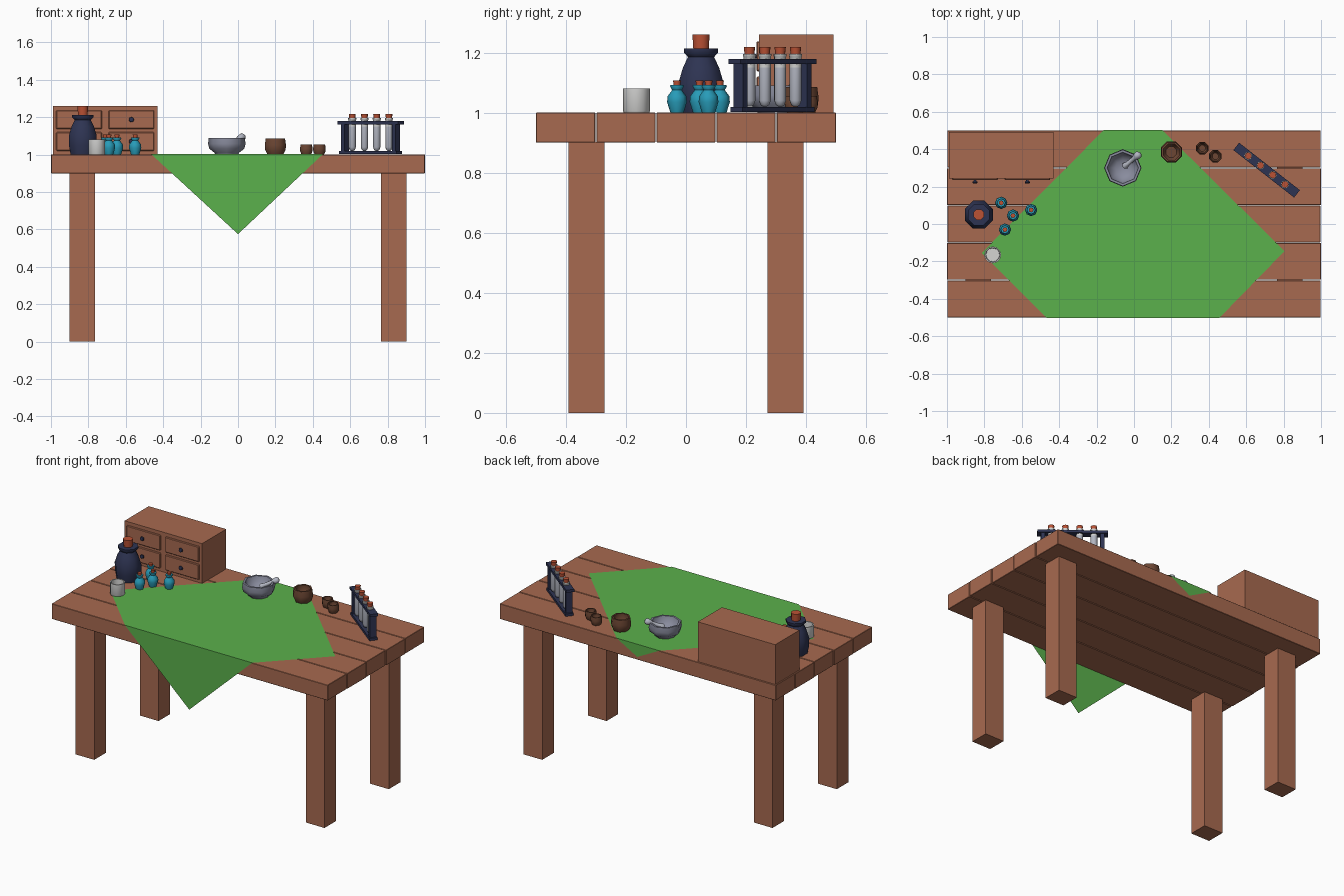
import bpy, bmesh, math
from mathutils import Vector, Matrix

if "Cube" in bpy.data.objects:
    bpy.data.objects.remove(bpy.data.objects["Cube"])


def mat(name, r, g, b):
    m = bpy.data.materials.new(name)
    m.diffuse_color = (r, g, b, 1)
    m.use_nodes = True
    m.node_tree.nodes["Principled BSDF"].inputs["Base Color"].default_value = m.diffuse_color
    return m


WOOD = mat("warm wood", .39, .144, .08)
GREEN = mat("green cloth", .105, .44, .072)
NAVY = mat("dark navy", .027, .034, .085)
TEAL = mat("teal glaze", .021, .33, .48)
CORK = mat("red cork", .5, .085, .035)
WHITE = mat("off white", .66, .66, .65)
STONE = mat("grey stone", .25, .262, .34)
PALE = mat("pale grey", .45, .47, .54)
BROWN = mat("dark brown", .15, .061, .033)


def finish(name, bm, mats, smooth=0):
    me = bpy.data.meshes.new(name)
    bmesh.ops.recalc_face_normals(bm, faces=bm.faces)
    bm.to_mesh(me)
    bm.free()
    for m in mats:
        me.materials.append(m)
    if smooth:
        me.polygons.foreach_set("use_smooth", [True] * len(me.polygons))
        me.set_sharp_from_angle(angle=math.radians(smooth))
    ob = bpy.data.objects.new(name, me)
    bpy.context.collection.objects.link(ob)
    return ob


def box(name, lo, hi, m, bevel=0):
    lo, hi = Vector(lo), Vector(hi)
    bm = bmesh.new()
    bmesh.ops.create_cube(bm, size=1, matrix=Matrix.Translation((lo + hi) / 2)
                          @ Matrix.Diagonal((*(hi - lo), 1)))
    if bevel:
        bmesh.ops.bevel(bm, geom=bm.edges[:], offset=bevel, segments=1, affect='EDGES')
    return finish(name, bm, [m])


def lathe(name, loc, profile, m, sides=8, turn=0, smooth=50):
    """Revolve (radius, height) points; both ends are closed."""
    bm = bmesh.new()
    rings = []
    for r, z in profile:
        angles = [turn + math.tau * i / sides for i in range(sides)]
        rings.append([bm.verts.new((r * math.cos(a), r * math.sin(a), z)) for a in angles])
    for a, b in zip(rings, rings[1:]):
        for i in range(sides):
            j = (i + 1) % sides
            bm.faces.new((a[i], a[j], b[j], b[i]))
    bm.faces.new(rings[0][::-1])
    bm.faces.new(rings[-1])
    ob = finish(name, bm, [m], smooth)
    ob.location = loc
    return ob


# table top planks, with slightly uneven ends
for i, trim in enumerate((.002, 0, .003, 0, .002)):
    y = -.5 + i * .2
    box(f"plank_{i + 1}", (-1 + trim, y + (.002 if i else 0), .9),
        (1 - trim, y + (.198 if i < 4 else .2), 1), WOOD, .002)

# legs
for sx in (-1, 1):
    for sy in (-1, 1):
        x, y = sx * .8325, sy * .332
        box("table_leg", (x - .0675, y - .06, 0), (x + .0675, y + .06, .902), WOOD)

# cloth: diamond laid over the top, with front and back corners hanging
bm = bmesh.new()
f, z = .5035, 1.003
pts = [(-.16, f, z), (-.815, -.155, z), (-.465, -f, z), (.455, -f, z), (.805, -.145, z),
       (.15, f, z), (0, -f, .575), (0, f, .92)]
v = [bm.verts.new(p) for p in pts]
bm.faces.new(v[:6])
bm.faces.new((v[2], v[6], v[3]))
bm.faces.new((v[5], v[7], v[0]))
finish("cloth", bm, [GREEN])

# drawer cabinet
box("cabinet", (-.99, .243, 1), (-.43, .492, 1.26), WOOD)
for x in (-.85, -.57):
    for z in (1.07, 1.187):
        box("drawer_front", (x - .122, .234, z - .05), (x + .122, .25, z + .05), WOOD, .004)
        knob = lathe("drawer_knob", (x, .236, z),
                     [(.006, 0), (.007, .006), (.014, .011), (.012, .018), (.005, .02)], NAVY)
        knob.rotation_euler.x = math.pi / 2

# large bottle
t8 = math.pi / 8
lathe("large_bottle", (-.83, .05, 1), [(.07, 0), (.08, .05), (.081, .1), (.065, .15),
      (.047, .185), (.062, .2), (.062, .213), (.03, .213)], NAVY, turn=t8)
lathe("large_cork", (-.83, .05, 1.2), [(.027, 0), (.031, .06)], CORK, turn=t8)

# small bottles
for x, y in ((-.71, .113), (-.647, .045), (-.69, -.03), (-.55, .075)):
    lathe("small_bottle", (x, y, 1), [(.022, 0), (.033, .035), (.031, .055), (.016, .075),
          (.023, .087), (.022, .092), (.01, .092)], TEAL)
    lathe("small_cork", (x, y, 1.085), [(.011, 0), (.013, .022)], CORK)

# cup
lathe("cup", (-.755, -.165, 1), [(.042, 0), (.045, .005), (.045, .08), (.038, .08),
      (.036, .012)], WHITE, sides=12)

# mortar and pestle
lathe("mortar", (-.06, .3, 1), [(.062, 0), (.066, .01), (.094, .032), (.1, .058), (.097, .09),
      (.084, .09), (.075, .055), (.04, .03)], STONE)
a, b = Vector((-.055, .305, 1.055)), Vector((.033, .378, 1.1))
n = (b - a).length
pestle = lathe("pestle", a, [(.012, 0), (.018, .01), (.012, .03), (.012, n - .045),
               (.019, n - .03), (.02, n - .01), (.01, n)], PALE)
pestle.rotation_euler = (b - a).to_track_quat('Z', 'Y').to_euler()

# wooden bowls
for x, y, r, h in ((.2, .385, .061, .085), (.365, .405, .036, .055), (.435, .362, .036, .055)):
    lathe("bowl", (x, y, 1), [(r * .75, 0), (r * .97, h * .3), (r, h * .6), (r * .92, h),
          (r * .75, h), (r * .8, h * .55), (r * .5, h * .25)], BROWN, turn=t8)

# test tube rack, built straight then turned on the table
rack = [box("rack_top", (-.206, -.025, .162), (.206, .025, .179), NAVY),
        box("rack_base", (-.195, -.025, .002), (.195, .025, .018), NAVY)]
for s in (-1, 1):
    x = s * .173
    rack.append(box("rack_post", (x - .012, -.02, .015), (x + .012, .02, .165), NAVY))
for i in range(4):
    x = (i - 1.5) * .083
    rack.append(lathe("tube_body", (x, 0, 0), [(.006, .02), (.014, .025), (.02, .04),
                (.02, .15)], PALE, sides=12))
    rack.append(lathe("tube_neck", (x, 0, 0), [(.02, .15), (.02, .186), (.022, .188),
                (.022, .195)], WHITE, sides=12))
    rack.append(lathe("tube_cork", (x, 0, 0), [(.016, .19), (.019, .218)], CORK))
place = Matrix.Translation((.709, .288, 1)) @ Matrix.Rotation(math.radians(-38), 4, 'Z')
for ob in rack:
    ob.matrix_world = place @ Matrix.Translation(ob.location)
